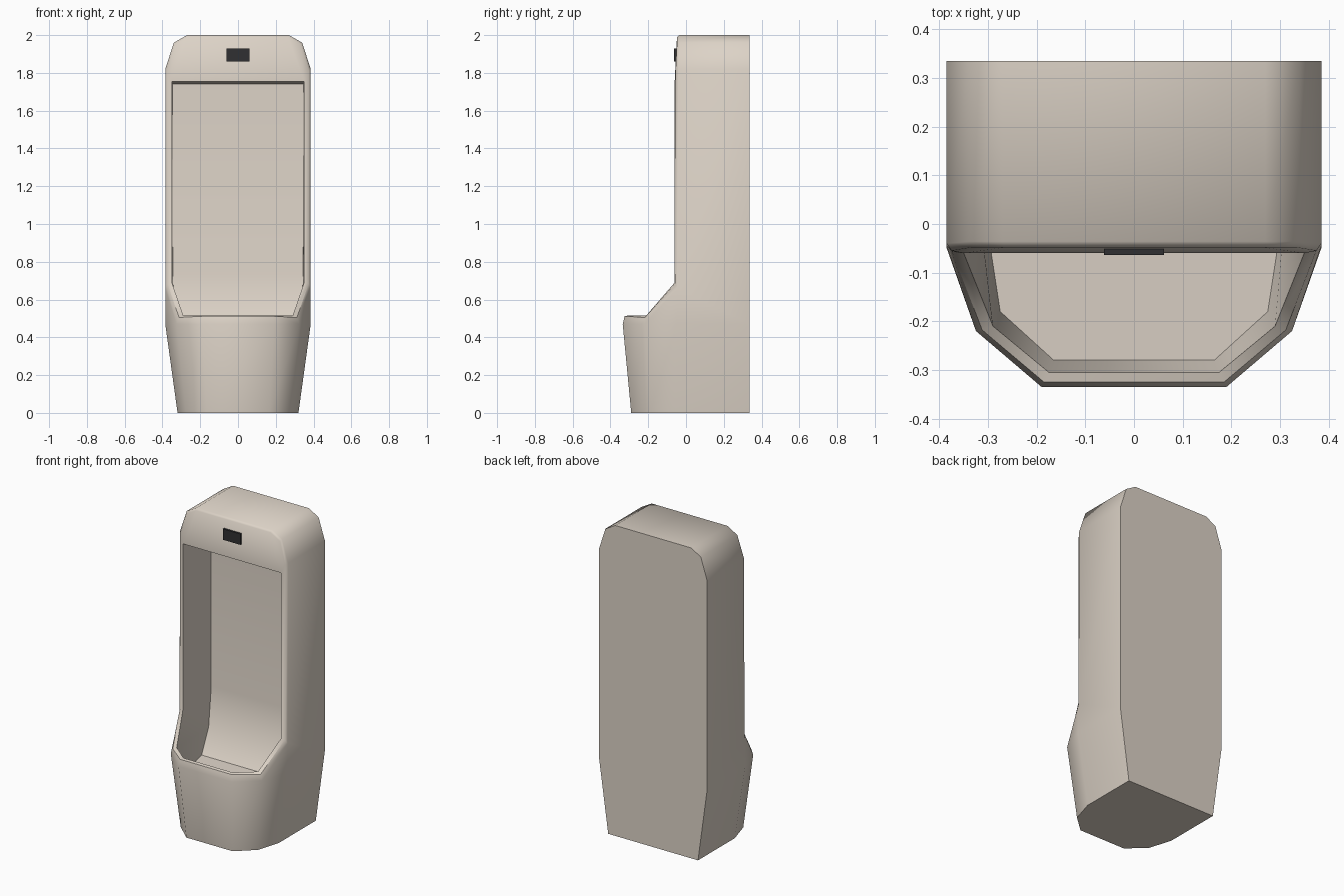
import bpy, bmesh, math

if "Cube" in bpy.data.objects:
    bpy.data.objects.remove(bpy.data.objects["Cube"])


def material(name, rgb):
    m = bpy.data.materials.new(name)
    m.diffuse_color = (*rgb, 1)
    m.use_nodes = True
    m.node_tree.nodes["Principled BSDF"].inputs["Base Color"].default_value = m.diffuse_color
    return m


def finish(bm, name, mat):
    bmesh.ops.recalc_face_normals(bm, faces=bm.faces)
    me = bpy.data.meshes.new(name)
    bm.to_mesh(me)
    bm.free()
    me.materials.append(mat)
    ob = bpy.data.objects.new(name, me)
    bpy.context.collection.objects.link(ob)
    return ob


ceramic = material("warm ceramic", (0.72, 0.65, 0.57))
dark = material("dark plastic", (0.03, 0.03, 0.032))

# Right-hand half of the control points; the left half is mirrored
P = {
    # back outline
    "K0": (0.27, 0.335, 2.0), "K1": (0.34, 0.335, 1.96), "K2": (0.385, 0.335, 1.82),
    "K3": (0.385, 0.335, 0.47), "K4": (0.32, 0.335, 0),
    # outer front edge
    "O0": (0.27, -0.036, 2.0), "O1": (0.34, -0.036, 1.96), "O2": (0.385, -0.04, 1.82),
    "O3": (0.385, -0.045, 0.66), "O4": (0.325, -0.22, 0.47), "O5": (0.19, -0.335, 0.47),
    "S": (0.385, -0.05, 0.47),
    # base
    "B1": (0.32, -0.04, 0), "B2": (0.275, -0.19, 0), "B3": (0.165, -0.29, 0),
    # rounded middle of the rim
    "M0": (0.265, -0.048, 1.988), "M1": (0.333, -0.048, 1.95), "M2": (0.375, -0.055, 1.81),
    "M3": (0.374, -0.057, 0.685), "M4": (0.312, -0.218, 0.505), "M5": (0.185, -0.325, 0.512),
    # opening edge
    "I0": (0.35, -0.06, 1.755), "I1": (0.35, -0.06, 0.69),
    "I2": (0.29, -0.21, 0.516), "I3": (0.175, -0.305, 0.516),
    # recess back wall, curve and floor
    "C0": (0.348, 0.22, 1.742), "C1": (0.345, 0.22, 0.73), "C2": (0.335, 0.18, 0.49),
    "C3": (0.315, 0.08, 0.35), "D2": (0.275, -0.18, 0.33), "D3": (0.165, -0.28, 0.33),
}
bm = bmesh.new()
R = {k: bm.verts.new(p) for k, p in P.items()}
L = {k: bm.verts.new((-p[0], p[1], p[2])) for k, p in P.items()}


def side(names):
    n = names.split()
    bm.faces.new([R[k] for k in n])
    bm.faces.new([L[k] for k in reversed(n)])


def across(names):
    n = names.split()
    bm.faces.new([R[k] for k in n] + [L[k] for k in reversed(n)])


# outer shell
for f in ("O0 O1 K1 K0", "O1 O2 K2 K1", "O2 O3 S K3 K2", "S B1 K4 K3",
          "O3 O4 S", "S O4 B2 B1", "O4 O5 B3 B2"):
    side(f)
for f in ("K0 O0", "O5 B3", "K0 K1 K2 K3 K4", "B3 B2 B1 K4"):
    across(f)
# rim and header
for i in range(5):
    side(f"O{i} O{i+1} M{i+1} M{i}")
for f in ("M0 M1 I0", "M1 M2 I0", "M2 M3 I1 I0", "M3 M4 I2 I1", "M4 M5 I3 I2"):
    side(f)
for f in ("O0 M0", "M0 I0", "O5 M5", "M5 I3"):
    across(f)
# recess
for f in ("I0 I1 C1 C0", "I1 C2 C1", "I1 I2 C3 C2", "I2 D2 C3", "I2 I3 D3 D2"):
    side(f)
for f in ("I0 C0", "C0 C1", "C1 C2", "C2 C3", "C3 D2 D3", "I3 D3"):
    across(f)
body = finish(bm, "urinal_body", ceramic)
bpy.context.view_layer.objects.active = body
body.select_set(True)
bpy.ops.object.shade_smooth_by_angle(angle=math.radians(45))

# flush sensor window
bm = bmesh.new()
bmesh.ops.create_cube(bm, size=1)
for v in bm.verts:
    v.co = (v.co.x * 0.124, v.co.y * 0.02 - 0.054, v.co.z * 0.07 + 1.895)
finish(bm, "flush_sensor", dark)
